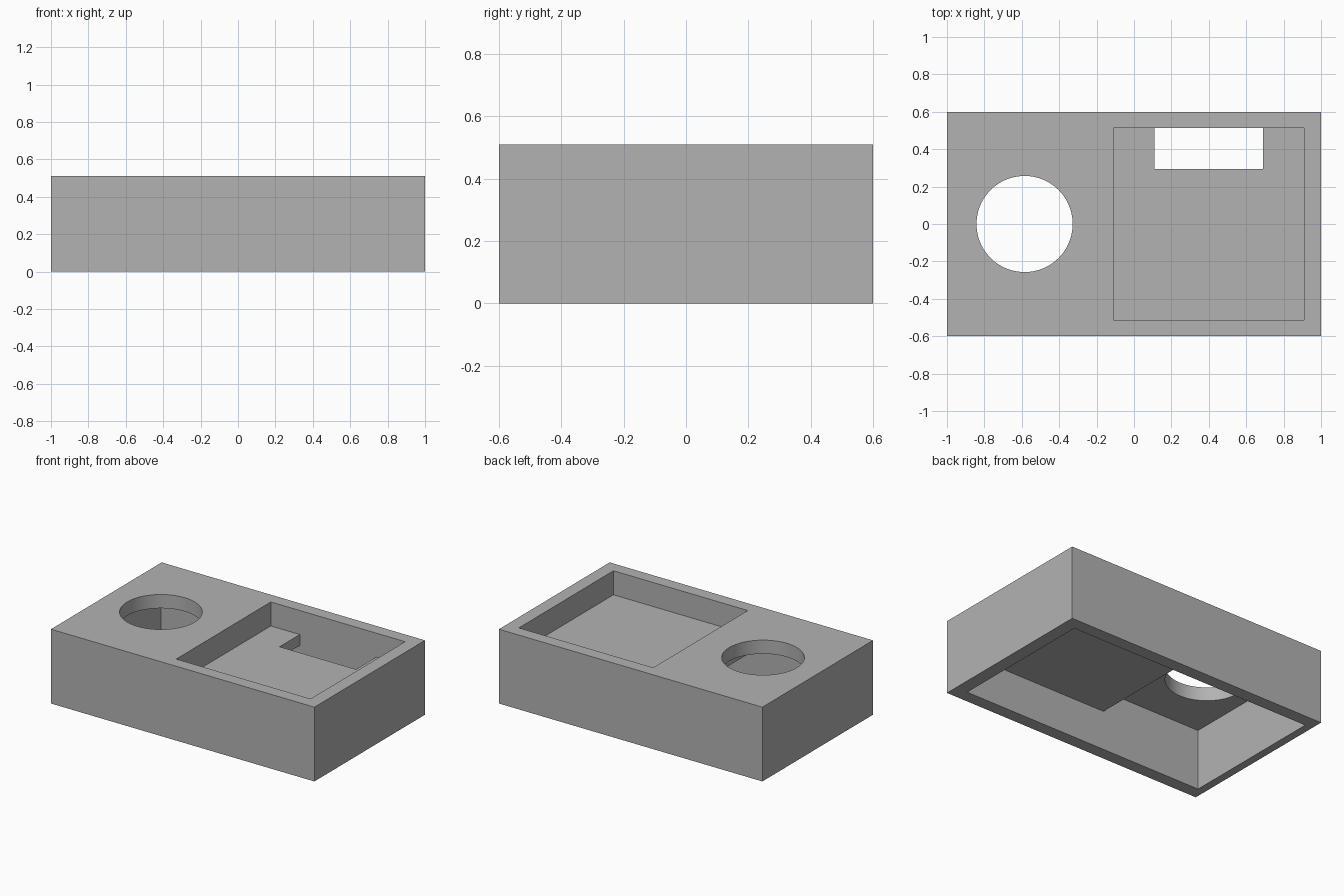
import bpy, bmesh
from mathutils import Vector

if "Cube" in bpy.data.objects:
    bpy.data.objects.remove(bpy.data.objects["Cube"], do_unlink=True)

grey = bpy.data.materials.new("plain grey")
grey.use_nodes = True
colour = (0.45, 0.45, 0.45, 1)
grey.diffuse_color = colour
grey.node_tree.nodes["Principled BSDF"].inputs["Base Color"].default_value = colour


def prism(name, profile, y0, y1):
    """Extrude an (x, z) profile along y."""
    bm = bmesh.new()
    face = bm.faces.new([bm.verts.new((x, y0, z)) for x, z in profile])
    top = bmesh.ops.extrude_face_region(bm, geom=[face])["geom"]
    for v in top:
        if isinstance(v, bmesh.types.BMVert):
            v.co.y = y1
    bmesh.ops.recalc_face_normals(bm, faces=bm.faces)
    mesh = bpy.data.meshes.new(name)
    bm.to_mesh(mesh)
    bm.free()
    mesh.materials.append(grey)
    obj = bpy.data.objects.new(name, mesh)
    bpy.context.collection.objects.link(obj)
    return obj


def box(name, x0, x1, y0, y1, z0, z1):
    return prism(name, [(x0, z0), (x1, z0), (x1, z1), (x0, z1)], y0, y1)


def cut(target, cutter):
    mod = target.modifiers.new("cut", "BOOLEAN")
    mod.operation = "DIFFERENCE"
    mod.solver = "EXACT"
    mod.object = cutter
    bpy.context.view_layer.objects.active = target
    bpy.ops.object.modifier_apply(modifier=mod.name)
    bpy.data.objects.remove(cutter, do_unlink=True)


height = 0.51
wall_y = 0.513      # inner face of the front and back walls
wall_x = 0.91       # inner face of the +x wall
floor, under = 0.345, 0.27
ceiling = 0.416

housing = box("housing", -1, 1, -0.6, 0.6, 0, height)

# Stepped hollow open at the bottom
cut(housing, prism("hollow_cutter", [
    (-0.945, -0.1), (wall_x, -0.1), (wall_x, under),
    (-0.185, under), (-0.185, ceiling), (-0.945, ceiling)], -wall_y, wall_y))

# Square tray sunk into the top
cut(housing, box("tray_cutter", -0.11, wall_x, -wall_y, wall_y, floor, 0.7))

# Slot through the tray floor
cut(housing, box("slot_cutter", 0.11, 0.69, 0.294, wall_y, under - 0.05, floor + 0.03))

# Round hole through the top plate
bpy.ops.mesh.primitive_cylinder_add(vertices=96, radius=0.257, depth=0.3,
                                    location=(-0.585, 0, height))
cut(housing, bpy.context.object)

# Smooth the round hole, keep the box edges sharp
bpy.ops.object.select_all(action="DESELECT")
housing.select_set(True)
bpy.context.view_layer.objects.active = housing
bpy.ops.object.shade_smooth_by_angle()
